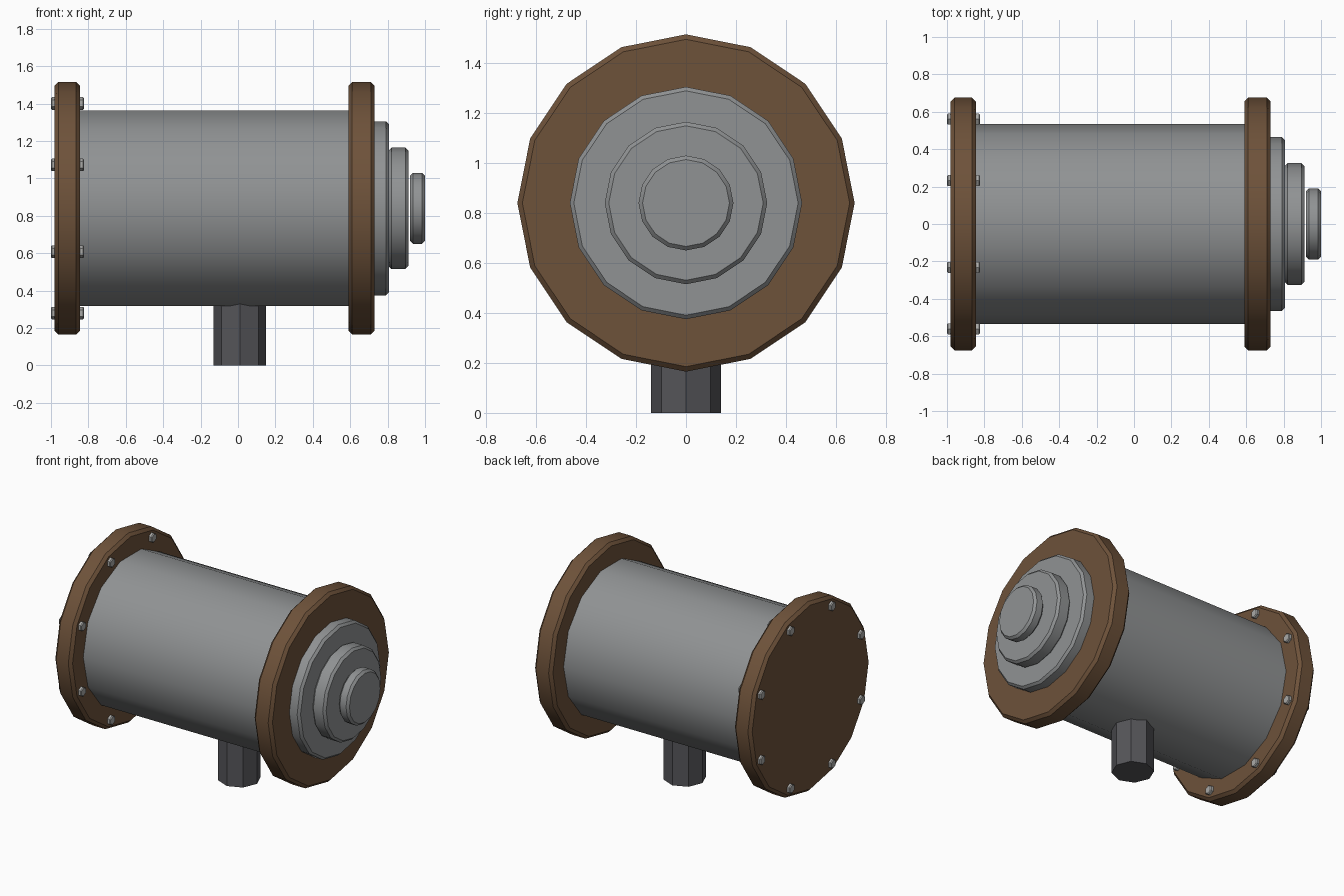
import bpy, bmesh, math

if "Cube" in bpy.data.objects:
    bpy.data.objects.remove(bpy.data.objects["Cube"])

CZ = 0.84  # height of the drum axis

def material(name, rgb):
    m = bpy.data.materials.new(name)
    m.diffuse_color = (*rgb, 1)
    m.use_nodes = True
    m.node_tree.nodes["Principled BSDF"].inputs["Base Color"].default_value = m.diffuse_color
    return m

STEEL = material("grey steel", (0.28, 0.29, 0.295))
RUST = material("brown rust", (0.155, 0.084, 0.042))
DARK = material("dark iron", (0.09, 0.09, 0.1))
BOLT = material("light bolt", (0.40, 0.40, 0.39))

def add_object(name, bm, mat):
    bmesh.ops.recalc_face_normals(bm, faces=bm.faces)
    me = bpy.data.meshes.new(name)
    bm.to_mesh(me)
    bm.free()
    me.materials.append(mat)
    ob = bpy.data.objects.new(name, me)
    bpy.context.collection.objects.link(ob)
    bpy.ops.object.select_all(action='DESELECT')
    ob.select_set(True)
    bpy.context.view_layer.objects.active = ob
    bpy.ops.object.shade_smooth_by_angle(angle=math.radians(30))
    return ob

def disc(name, x0, x1, r, sides, mat, bevel=0.0, y=0.0, z=CZ, start=0.0):
    """Closed disc along x with optional chamfered rims."""
    prof = [(x0, r), (x1, r)]
    if bevel:
        prof = [(x0, r - bevel), (x0 + bevel, r), (x1 - bevel, r), (x1, r - bevel)]
    bm = bmesh.new()
    rings = []
    for x, rad in prof:
        rings.append([bm.verts.new((x, y + rad * math.cos(start + 2 * math.pi * i / sides),
                                    z + rad * math.sin(start + 2 * math.pi * i / sides)))
                      for i in range(sides)])
    for a, b in zip(rings, rings[1:]):
        for i in range(sides):
            j = (i + 1) % sides
            bm.faces.new((a[i], a[j], b[j], b[i]))
    bm.faces.new(rings[0])
    bm.faces.new(rings[-1])
    return add_object(name, bm, mat)

# Drum body
disc("drum_body", -0.975, 0.66, 0.535, 14, STEEL)

# End flanges
disc("left_flange", -0.98, -0.845, 0.675, 16, RUST, 0.02)
disc("right_flange", 0.59, 0.73, 0.675, 16, RUST, 0.02)

# Stepped end caps
disc("large_cap", 0.71, 0.807, 0.465, 16, STEEL, 0.016)
disc("middle_cap", 0.805, 0.911, 0.325, 16, STEEL, 0.016)
disc("small_cap", 0.919, 1.0, 0.19, 16, STEEL, 0.016)

# Bolts through the left flange
for k in range(8):
    a = math.radians(22.5 + 45 * k)
    disc(f"bolt_{k + 1}", -1.0, -0.823, 0.034, 6, BOLT, 0.006,
         0.607 * math.cos(a), CZ + 0.607 * math.sin(a), math.pi / 2)

# Outlet pipe under the drum
bm = bmesh.new()
ring = [bm.verts.new((0.01 + 0.14 * math.cos(i * math.pi / 4),
                      0.14 * math.sin(i * math.pi / 4), 0)) for i in range(8)]
base = bm.faces.new(ring)
ext = bmesh.ops.extrude_face_region(bm, geom=[base], use_keep_orig=True)
for v in ext["geom"]:
    if isinstance(v, bmesh.types.BMVert):
        v.co.z = 0.36
add_object("outlet_pipe", bm, DARK)
